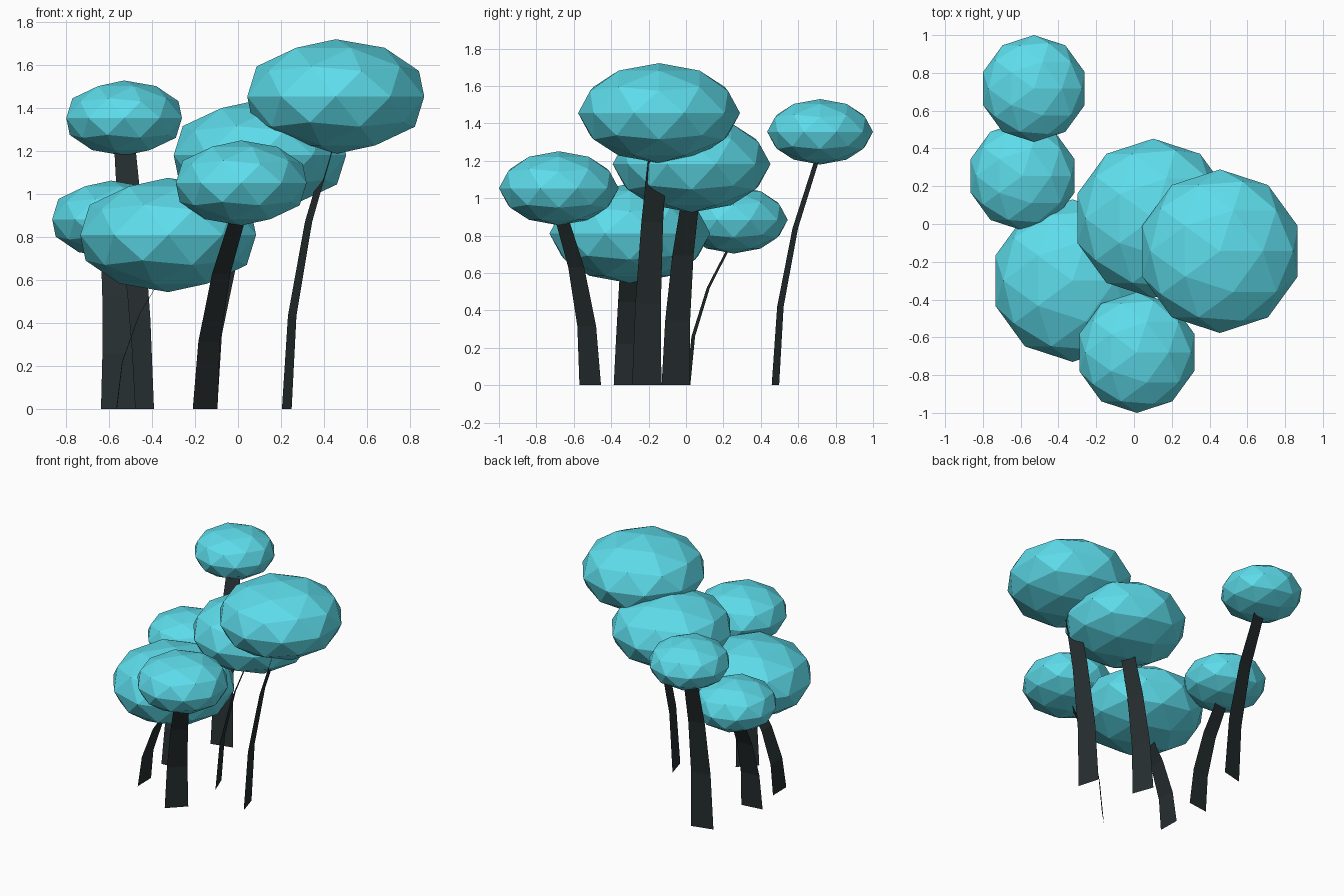
import bpy
import bmesh
from mathutils import Vector

if "Cube" in bpy.data.objects:
    bpy.data.objects.remove(bpy.data.objects["Cube"])


def material(name, color):
    m = bpy.data.materials.new(name)
    m.diffuse_color = color
    m.use_nodes = True
    m.node_tree.nodes["Principled BSDF"].inputs["Base Color"].default_value = m.diffuse_color
    return m


CAP = material("cap_turquoise", (0.11, 0.72, 0.83, 1))
STEM = material("stem_dark", (0.02, 0.028, 0.03, 1))


def add_object(name, bm, mat):
    mesh = bpy.data.meshes.new(name)
    bm.to_mesh(mesh)
    bm.free()
    mesh.materials.append(mat)
    ob = bpy.data.objects.new(name, mesh)
    bpy.context.collection.objects.link(ob)
    return ob


def cap(name, centre, r, rz):
    # flattened low-poly ball
    bm = bmesh.new()
    bmesh.ops.create_icosphere(bm, subdivisions=2, radius=1)
    ob = add_object(name, bm, CAP)
    ob.location = centre
    ob.scale = (r, r, rz)


def stem(name, base, centre, rz, w0=0.163, w1=0.10, segs=3):
    # thin tapered ribbon bending from its foot into the cap
    start = Vector((base[0], base[1], 0))
    lean = Vector((centre[0], centre[1], 0)) - start
    side = Vector((-lean.y, lean.x, 0)).normalized()
    height = centre[2] - 0.55 * rz
    bm = bmesh.new()
    rows = []
    for i in range(segs + 1):
        t = i / segs
        p = start + lean * t * t + Vector((0, 0, height * t))
        half = side * (w0 + (w1 - w0) * t) / 2
        rows.append((bm.verts.new(p - half), bm.verts.new(p + half)))
    for (a, b), (c, d) in zip(rows, rows[1:]):
        bm.faces.new((a, b, d, c))
    add_object(name, bm, STEM)


# label, stem foot, cap centre, cap radius, cap half height
plants = [
    ("back", (-0.47, 0.478), (-0.53, 0.717, 1.355), 0.283, 0.175),
    ("left", (-0.557, 0.012), (-0.59, 0.255, 0.884), 0.289, 0.18),
    ("front_left", (-0.565, -0.305), (-0.325, -0.30, 0.811), 0.43, 0.266),
    ("centre", (-0.125, -0.054), (0.102, 0.03, 1.182), 0.422, 0.258),
    ("right", (0.227, -0.21), (0.455, -0.144, 1.455), 0.433, 0.267),
    ("front", (-0.153, -0.512), (0.015, -0.68, 1.053), 0.32, 0.198),
]

for label, foot, centre, r, rz in plants:
    cap(label + "_cap", centre, r, rz)
    stem(label + "_stem", foot, centre, rz)
